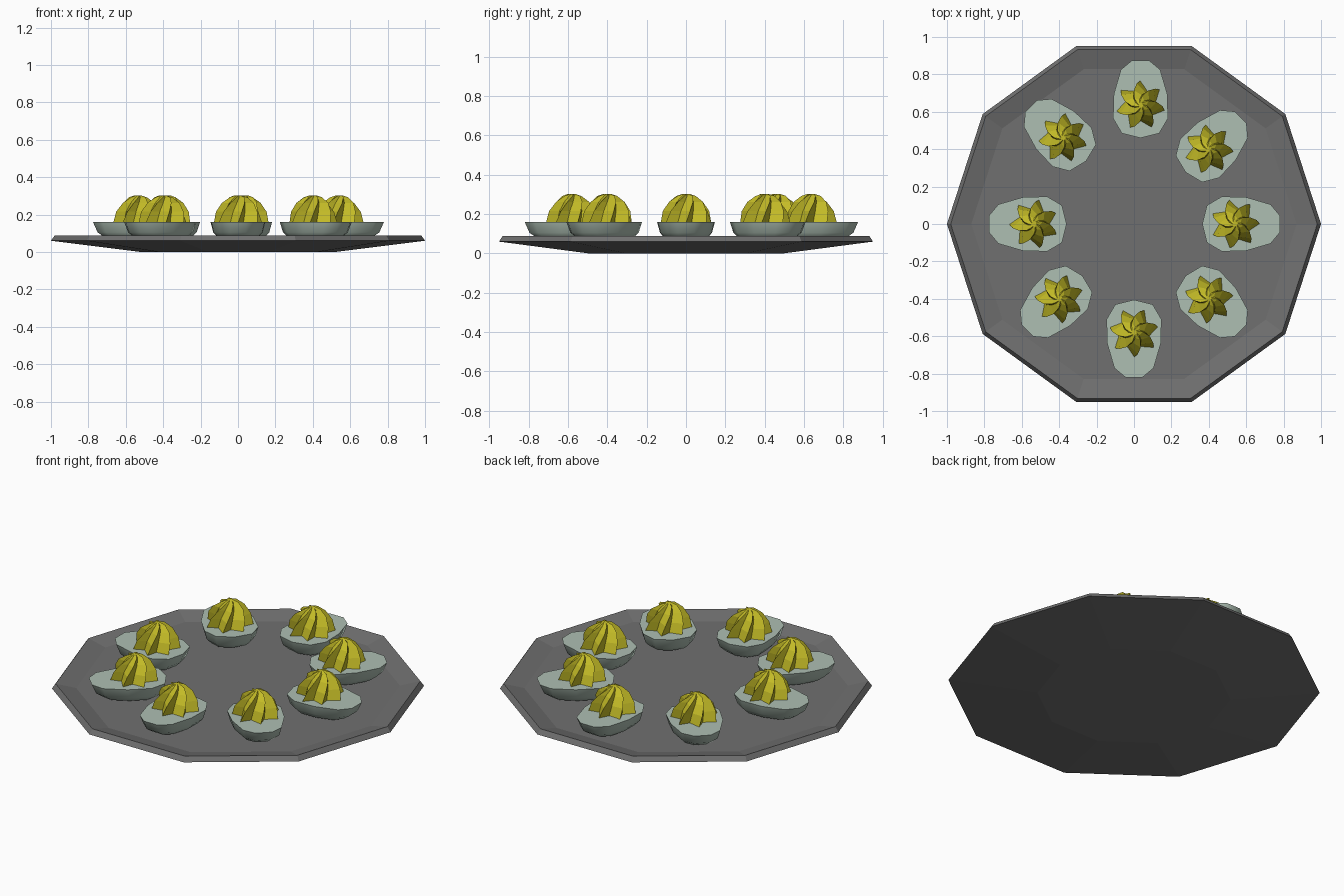
import bpy, bmesh
from math import sin, cos, pi, radians, atan2

if "Cube" in bpy.data.objects:
    bpy.data.objects.remove(bpy.data.objects["Cube"])


def material(name, rgb):
    m = bpy.data.materials.new(name)
    m.diffuse_color = (*rgb, 1)
    m.use_nodes = True
    m.node_tree.nodes["Principled BSDF"].inputs["Base Color"].default_value = m.diffuse_color
    return m


def loft(name, rings, mat):
    """Skin a stack of closed rings and cap both ends."""
    bm = bmesh.new()
    loops = [[bm.verts.new(p) for p in ring] for ring in rings]
    for a, b in zip(loops, loops[1:]):
        n = len(a)
        for i in range(n):
            j = (i + 1) % n
            bm.faces.new((a[i], a[j], b[j], b[i]))
    bm.faces.new(loops[0][::-1])
    bm.faces.new(loops[-1])
    bmesh.ops.recalc_face_normals(bm, faces=bm.faces)
    me = bpy.data.meshes.new(name)
    bm.to_mesh(me)
    bm.free()
    me.materials.append(mat)
    ob = bpy.data.objects.new(name, me)
    bpy.context.collection.objects.link(ob)
    return ob


grey = material("plate_grey", (0.16, 0.16, 0.16))
white = material("egg_white", (0.42, 0.52, 0.45))
yellow = material("yolk_yellow", (0.55, 0.50, 0.02))

# ten-sided plate: base, flared underside, rim, sunken floor
plate_profile = [(0.52, 0), (1.0, 0.06), (0.98, 0.088), (0.87, 0.062)]
loft("plate", [[(r * cos(k * pi / 5), r * sin(k * pi / 5), z) for k in range(10)]
               for r, z in plate_profile], grey)

# egg half outline: blunt end at -x, narrow end at +x
half = [(0.24, 0.045), (0.19, 0.105), (0.06, 0.143), (-0.07, 0.147), (-0.15, 0.10)]
outline = half + [(-0.175, 0.0)] + [(x, -y) for x, y in reversed(half)]
egg_profile = [(0.35, 0.062), (0.72, 0.075), (0.9, 0.105), (1.0, 0.16)]
egg_rings = [[(x * s, y * s, z) for x, y in outline] for s, z in egg_profile]

# piped yolk: seven-pointed star rings, shrinking and twisting upwards
POINTS = 7
yolk_profile = [(0.132, 0.155, 0), (0.118, 0.215, 10), (0.088, 0.262, 24),
                (0.05, 0.292, 42), (0.018, 0.303, 62)]


def star(r, z, twist):
    ring = []
    for k in range(POINTS * 2):
        # valleys trail close behind each tip to give the pinwheel look
        a = radians(twist) + (k // 2) * 2 * pi / POINTS + (k % 2) * 0.36
        q = r if k % 2 == 0 else r * 0.62
        ring.append((q * cos(a), q * sin(a), z))
    return ring


yolk_rings = [star(*p) for p in yolk_profile]

# eight servings around the plate
spots = [(0.54, 0), (0.40, 0.40), (0.035, 0.635), (-0.38, 0.46),
         (-0.535, 0), (-0.40, -0.40), (0, -0.58), (0.40, -0.40)]
for i, (x, y) in enumerate(spots):
    egg = loft(f"egg_white_{i + 1}", egg_rings, white)
    yolk = loft(f"yolk_swirl_{i + 1}", yolk_rings, yellow)
    for ob in (egg, yolk):
        ob.location = (x, y, 0)
        ob.rotation_euler.z = i * pi / 4
    bpy.ops.object.select_all(action='DESELECT')
    egg.select_set(True)
    bpy.context.view_layer.objects.active = egg
    bpy.ops.object.shade_smooth_by_angle(angle=radians(45))
